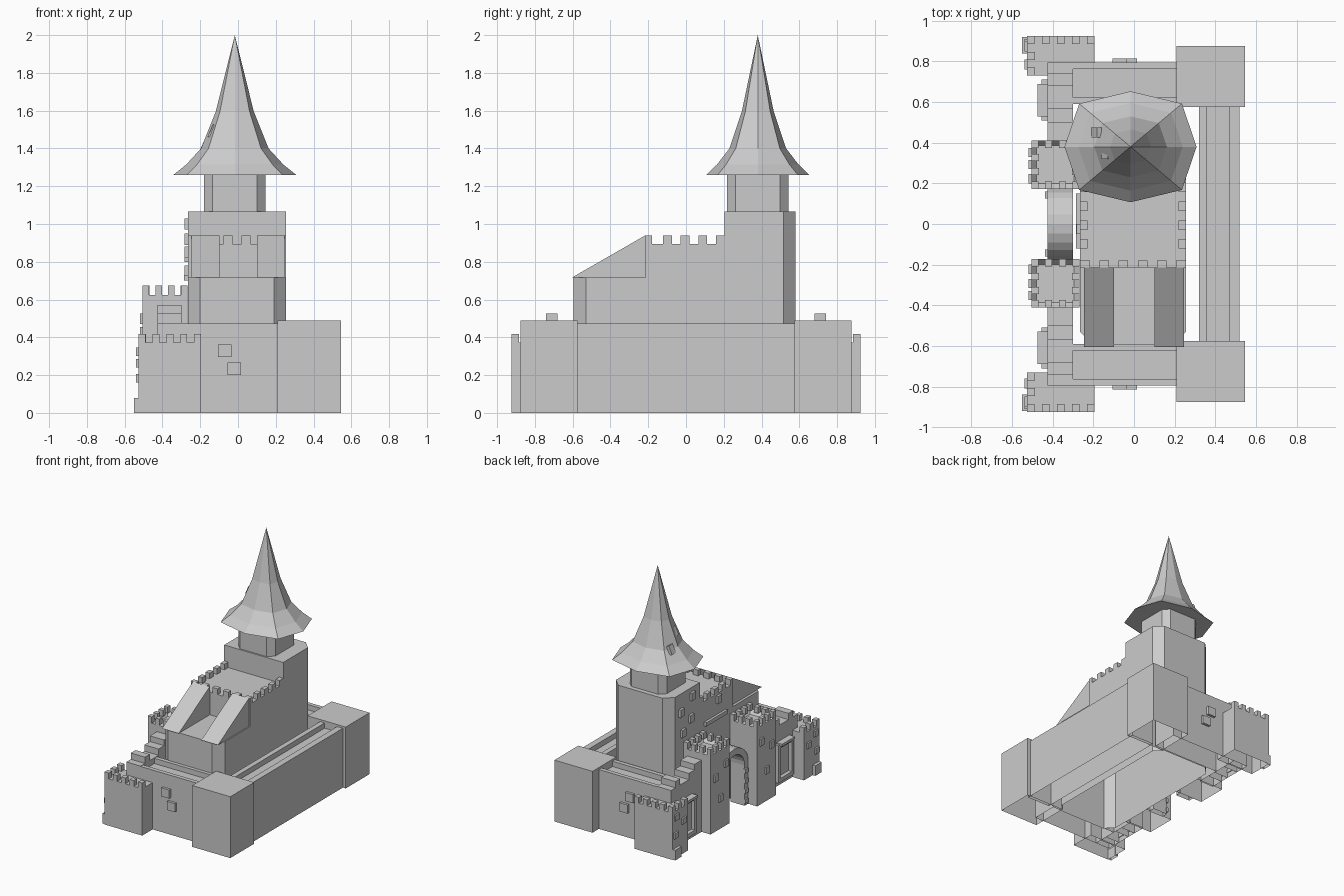
import bpy, bmesh, math
from mathutils import Vector, Matrix

cube = bpy.data.objects.get("Cube")
if cube:
    bpy.data.objects.remove(cube)

stone = bpy.data.materials.new("grey_stone")
stone.use_nodes = True
GREY = (0.6, 0.6, 0.6, 1)
stone.diffuse_color = GREY
stone.node_tree.nodes["Principled BSDF"].inputs["Base Color"].default_value = GREY


def finish(name, bm):
    """Orient faces, leave the underside open at the ground, make the object."""
    bmesh.ops.recalc_face_normals(bm, faces=bm.faces[:])
    ground = [f for f in bm.faces if all(v.co.z < 0.001 for v in f.verts)]
    bmesh.ops.delete(bm, geom=ground, context='FACES')
    mesh = bpy.data.meshes.new(name)
    bm.to_mesh(mesh)
    bm.free()
    mesh.materials.append(stone)
    obj = bpy.data.objects.new(name, mesh)
    bpy.context.collection.objects.link(obj)
    return obj


def add_box(bm, x0, x1, y0, y1, z0, z1):
    centre = Vector((x0 + x1, y0 + y1, z0 + z1)) / 2
    size = (abs(x1 - x0), abs(y1 - y0), abs(z1 - z0), 1)
    matrix = Matrix.Translation(centre) @ Matrix.Diagonal(size)
    bmesh.ops.create_cube(bm, size=1, matrix=matrix)


def boxes(name, items):
    bm = bmesh.new()
    for item in items:
        add_box(bm, *item)
    return finish(name, bm)


def prism(name, points, axis, start, end):
    """Extrude a flat outline along one axis."""
    place = {'x': lambda p, d: (d, p[0], p[1]),
             'y': lambda p, d: (p[0], d, p[1]),
             'z': lambda p, d: (p[0], p[1], d)}[axis]
    bm = bmesh.new()
    face = bm.faces.new([bm.verts.new(place(p, start)) for p in points])
    out = bmesh.ops.extrude_face_region(bm, geom=[face])
    shift = Vector(place((0, 0), end - start))
    bmesh.ops.translate(bm, vec=shift, verts=[v for v in out["geom"] if isinstance(v, bmesh.types.BMVert)])
    return finish(name, bm)


def footprint(x0, x1, y0, y1, front, back):
    """Rectangle with cut corners; a cut of zero leaves the corner square."""
    pts = [(x0 + front, y0), (x1 - front, y0), (x1, y0 + front), (x1, y1 - back),
           (x1 - back, y1), (x0 + back, y1), (x0, y1 - back), (x0, y0 + front)]
    return list(dict.fromkeys(pts))


def channel(a, b, left, right, top, floor):
    """Section of a wall with a sunken walk between two parapets."""
    return [(a, 0), (b, 0), (b, top), (b - right, top), (b - right, floor),
            (a + left, floor), (a + left, top), (a, top)]


def crown(name, x0, x1, y0, y1, z0, z1, t, nx, ny, sides):
    """Merlons along the chosen sides of a rectangle."""
    wx, wy = (x1 - x0) / (2 * nx - 1), (y1 - y0) / (2 * ny - 1)
    items = []
    for i in range(nx):
        a = x0 + 2 * i * wx
        if 'S' in sides:
            items.append((a, a + wx, y0, y0 + t, z0, z1))
        if 'N' in sides:
            items.append((a, a + wx, y1 - t, y1, z0, z1))
    for i in range(ny):
        if (i == 0 and 'S' in sides) or (i == ny - 1 and 'N' in sides):
            continue
        a = y0 + 2 * i * wy
        if 'W' in sides:
            items.append((x0, x0 + t, a, a + wy, z0, z1))
        if 'E' in sides:
            items.append((x1 - t, x1, a, a + wy, z0, z1))
    boxes(name, items)


def hollow_top(name, x0, x1, y0, y1, z1, rim, drop):
    """Tower body with a floor sunk inside a rim."""
    bm = bmesh.new()
    add_box(bm, x0, x1, y0, y1, 0, z1)
    top = max(bm.faces, key=lambda f: f.calc_center_median().z)
    bmesh.ops.inset_region(bm, faces=[top], thickness=rim)
    for v in top.verts:
        v.co.z -= drop
    finish(name, bm)


# Keep: chamfered base, battlement terrace, high block
KX0, KX1 = -0.265, 0.255
prism("keep_base", footprint(KX0, KX1, -0.595, 0.58, 0.065, 0.065), 'z', 0, 0.716)
prism("keep_terrace", footprint(KX0, KX1, -0.215, 0.58, 0, 0.065), 'z', 0.7, 0.895)
prism("keep_high_block", footprint(KX0, KX1, 0.205, 0.58, 0, 0.065), 'z', 0.89, 1.066)
crown("terrace_merlons", KX0, KX1, -0.215, 0.205, 0.895, 0.94, 0.035, 6, 5, "SWE")
for side, x in (("right", -0.245), ("left", 0.1)):
    prism(side + "_sloped_buttress", [(-0.605, 0.716), (-0.215, 0.716), (-0.215, 0.94)], 'x', x, x + 0.147)

# Turret drum and flared spire
CX, CY = -0.017, 0.38
prism("turret_drum", footprint(CX - 0.163, CX + 0.163, CY - 0.163, CY + 0.163, 0.045, 0.045), 'z', 1.06, 1.27)
bm = bmesh.new()
rings = []
for z, s in ((1.26, 1), (1.315, 0.79), (1.4, 0.55), (1.595, 0.31)):
    ring = []
    for i in range(8):
        ang = math.pi * i / 4
        k = s * (1.1 if i % 2 else 1)
        ring.append(bm.verts.new((CX + 0.325 * k * math.cos(ang), CY + 0.273 * k * math.sin(ang), z)))
    rings.append(ring)
tip = bm.verts.new((CX, CY, 2))
bm.faces.new(rings[0])
for i in range(8):
    j = (i + 1) % 8
    for low, high in zip(rings, rings[1:]):
        bm.faces.new((low[i], low[j], high[j], high[i]))
    bm.faces.new((rings[-1][i], rings[-1][j], tip))
finish("spire", bm)
for name, x, y, z in (("back", -0.185, 0.45, 1.4), ("front", -0.135, 0.345, 1.49)):
    hatch = boxes(name + "_spire_hatch", [(-0.012, 0.012, -0.025, 0.025, -0.035, 0.035)])
    hatch.location = (x, y, z)
    hatch.rotation_euler.y = math.radians(25)

# East curtain wall with its walk
prism("east_wall", channel(0.32, 0.52, 0.04, 0.05, 0.472, 0.43), 'y', -0.6, 0.6)

# Everything that repeats at the front and back
for name, s in (("front", -1), ("back", 1)):
    def span(a, b):
        return tuple(sorted((s * a, s * b)))

    ends = span(0.575, 0.875)
    boxes(name + "_east_corner_tower", [(0.21, 0.545, *ends, 0, 0.488)])

    a, b = span(0.59, 0.795)
    prism(name + "_wall", channel(a, b, 0.033, 0.033, 0.472, 0.43), 'x', -0.3, 0.285)

    # Low corner tower
    ends = span(0.73, 0.925)
    boxes(name + "_west_corner_tower", [(-0.527, -0.195, *ends, 0, 0.372)])
    crown(name + "_west_corner_merlons", -0.527, -0.195, *ends, 0.372, 0.418, 0.04, 5, 3, "W" + ("N" if s > 0 else "S"))

    # Stepped west wall climbing to the gate tower
    steps = ((0.795, 0.74, 0.475), (0.74, 0.68, 0.525), (0.68, 0.57, 0.475),
             (0.57, 0.5, 0.525), (0.5, 0.4, 0.57))
    boxes(name + "_stepped_west_wall", [(-0.425, -0.3, *span(p, q), 0, h) for p, q, h in steps])

    # Framed bay on the west wall
    bay = [(-0.455, -0.42, *span(p, q), 0.04, 0.34) for p, q in ((0.51, 0.54), (0.68, 0.71))]
    bay += [(-0.455, -0.42, *span(0.51, 0.71), z, z + 0.03) for z in (0.04, 0.31)]
    bay.append((-0.475, -0.42, *span(0.53, 0.69), 0.33, 0.35))
    boxes(name + "_wall_bay", bay)

    # Gate tower
    ends = span(0.173, 0.412)
    hollow_top(name + "_gate_tower", -0.505, -0.268, *ends, 0.625, 0.037, 0.03)
    crown(name + "_gate_merlons", -0.505, -0.268, *ends, 0.625, 0.674, 0.037, 4, 4, "NSWE")

    # Projecting window stones
    boxes(name + "_wall_windows", [(x, x + 0.07, *span(0.78, 0.815), z, z + 0.068)
                                   for x, z in ((-0.105, 0.295), (-0.055, 0.2))])
    boxes(name + "_gate_tower_windows", [(-0.518, -0.49, *span(y, y + 0.045), z, z + 0.055)
                                         for y, z in ((0.2, 0.47), (0.33, 0.4), (0.27, 0.22))])
    boxes(name + "_corner_stones", [(-0.54, -0.52, *span(y, y + 0.05), z, z + 0.045)
                                    for y, z in ((0.85, 0.3), (0.76, 0.24), (0.86, 0.16))]
          + [(-0.55, -0.52, *span(0.84, 0.92), 0, 0.08)])

# Arched gate between its towers
R_OUT, R_IN, SPRING = 0.18, 0.13, 0.32
arc = [math.pi * i / 12 for i in range(13)]
outline = [(R_OUT, 0)] + [(R_OUT * math.cos(a), SPRING + R_OUT * math.sin(a)) for a in arc] + [(-R_OUT, 0), (-R_IN, 0)]
outline += [(R_IN * math.cos(a), SPRING + R_IN * math.sin(a)) for a in reversed(arc)] + [(R_IN, 0)]
prism("gate_arch", outline, 'x', -0.425, -0.3)

# Voussoir stones up both sides of the gate opening
boxes("gate_quoins", [(-0.437, -0.42, *sorted((s * 0.125, s * 0.16)), z, z + 0.035)
                      for s in (-1, 1) for z in (0.02, 0.1, 0.18, 0.26)])

# Ledge and windows on the west face of the keep
boxes("keep_ledge", [(-0.285, -0.26, -0.12, 0.15, 0.7, 0.73)])
boxes("keep_windows", [(-0.283, -0.26, y, y + 0.05, z, z + 0.06)
                       for y, z in ((0.28, 0.97), (0.42, 0.89), (0.3, 0.8), (0.4, 0.72), (-0.05, 0.82))])
